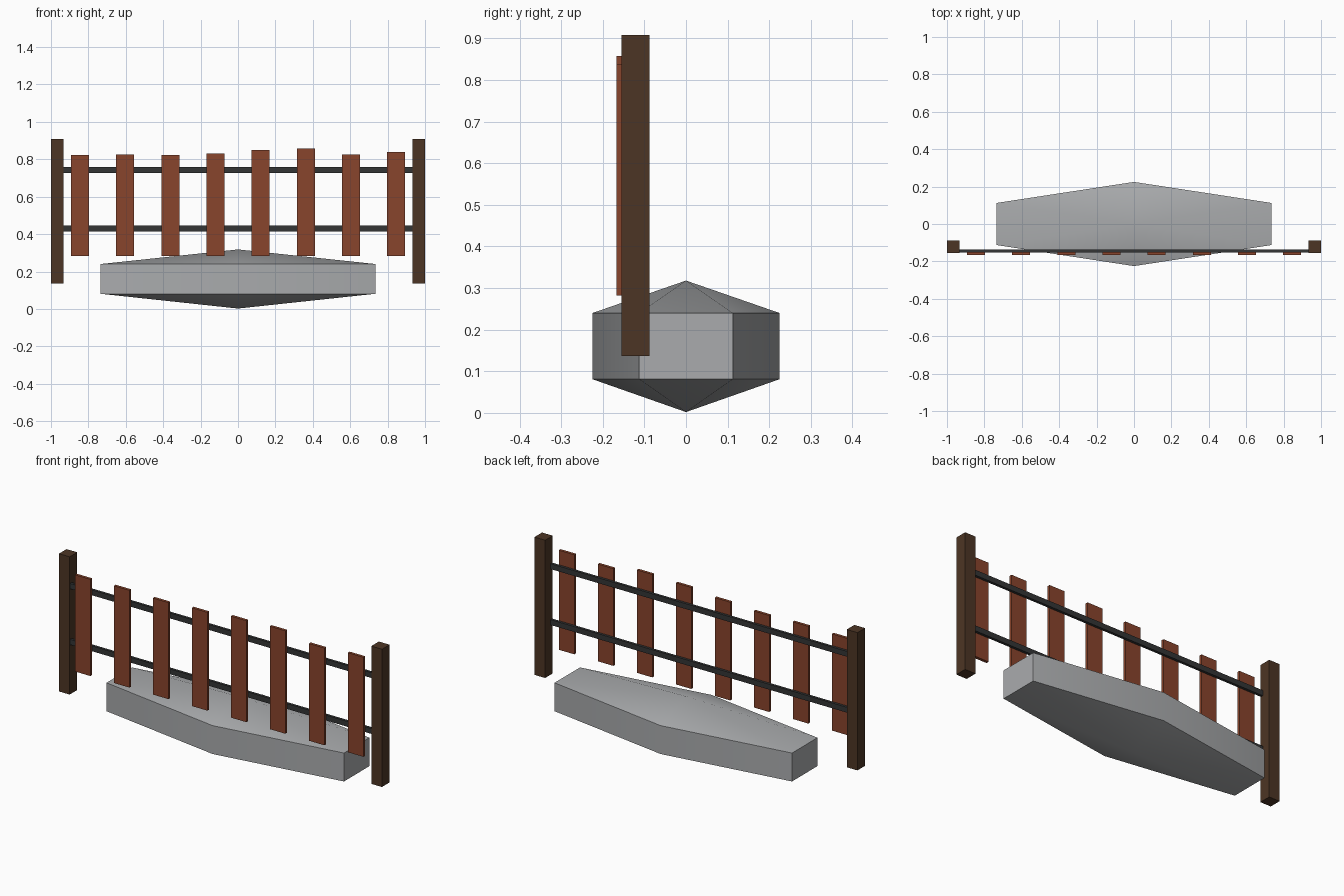
import bpy, bmesh, math

cube = bpy.data.objects.get("Cube")
if cube:
    bpy.data.objects.remove(cube, do_unlink=True)


def material(name, rgb):
    mat = bpy.data.materials.new(name)
    mat.use_nodes = True
    mat.diffuse_color = (*rgb, 1)
    mat.node_tree.nodes["Principled BSDF"].inputs["Base Color"].default_value = (*rgb, 1)
    return mat


stone = material("grey_stone", (0.40, 0.41, 0.42))
dark_wood = material("dark_wood", (0.073, 0.036, 0.018))
red_wood = material("red_wood", (0.25, 0.058, 0.025))
iron = material("dark_iron", (0.034, 0.035, 0.036))


def finish(name, bm, mat):
    bmesh.ops.recalc_face_normals(bm, faces=bm.faces)
    mesh = bpy.data.meshes.new(name)
    bm.to_mesh(mesh)
    bm.free()
    mesh.materials.append(mat)
    obj = bpy.data.objects.new(name, mesh)
    bpy.context.collection.objects.link(obj)
    return obj


def box(name, xs, ys, zs, mat):
    bm = bmesh.new()
    bmesh.ops.create_cube(bm, size=1)
    for v in bm.verts:
        v.co = [a + (b - a) * (c + 0.5) for (a, b), c in zip((xs, ys, zs), v.co)]
    return finish(name, bm, mat)


# Posts at both ends
for side, x in (("right", -0.967), ("left", 0.967)):
    box(side + "_post", (x - 0.033, x + 0.033), (-0.155, -0.088), (0.137, 0.908), dark_wood)

# Two rails between the posts
for name, z in (("lower_rail", 0.43), ("upper_rail", 0.743)):
    box(name, (-0.95, 0.95), (-0.152, -0.137), (z - 0.015, z + 0.015), iron)

# Pickets of uneven height
tops = (0.823, 0.826, 0.822, 0.832, 0.85, 0.858, 0.826, 0.839)
for i, top in enumerate(tops):
    x = -0.845 + i * 0.2415
    box(f"picket_{i + 1}", (x - 0.048, x + 0.048), (-0.167, -0.151), (0.282, top), red_wood)

# Long six-sided stone with shallow pointed caps
bm = bmesh.new()
rings = []
for z in (0.081, 0.24):
    angles = [math.radians(90 + 60 * k) for k in range(6)]
    rings.append([bm.verts.new((0.849 * math.cos(a), 0.225 * math.sin(a), z)) for a in angles])
bottom, top = bm.verts.new((0, 0, 0.002)), bm.verts.new((0, 0, 0.318))
for k in range(6):
    n = (k + 1) % 6
    bm.faces.new((rings[0][k], rings[0][n], rings[1][n], rings[1][k]))
    bm.faces.new((rings[0][n], rings[0][k], bottom))
    bm.faces.new((rings[1][k], rings[1][n], top))
rock = finish("stone_base", bm, stone)
bpy.ops.object.select_all(action="DESELECT")
rock.select_set(True)
bpy.context.view_layer.objects.active = rock
bpy.ops.object.shade_smooth_by_angle(angle=math.radians(30))
